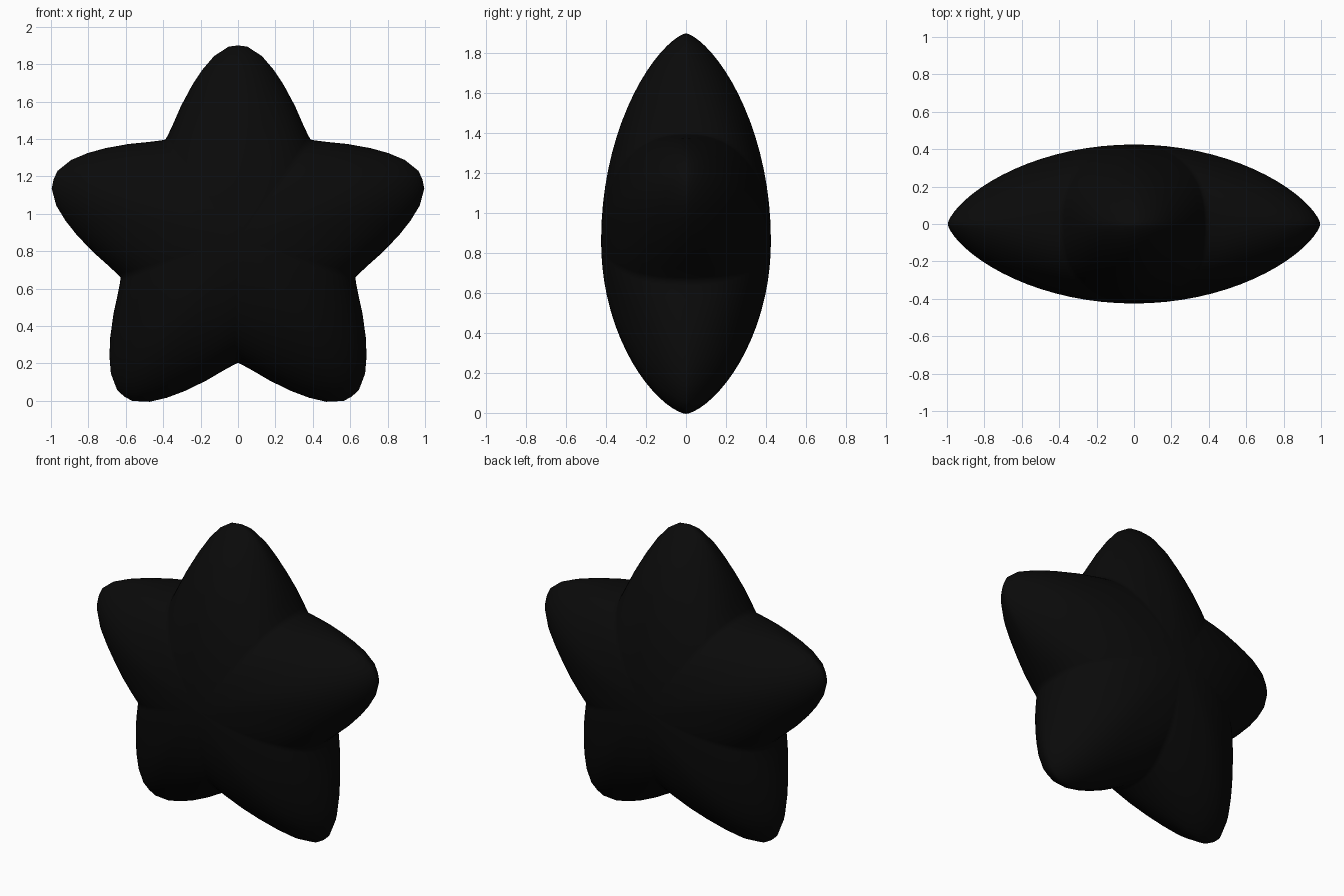
import bpy, bmesh, math

cube = bpy.data.objects.get("Cube")
if cube:
    bpy.data.objects.remove(cube, do_unlink=True)

ARMS = 5
RINGS = 18
HALF_DEPTH = 0.425
CENTRE_Z = 0.863

# Half outline of one arm, from the tip to the notch (sideways, outward)
half_arm = [(0, 1.037), (0.05, 1.031), (0.128, 0.98), (0.19, 0.908), (0.245, 0.825),
            (0.305, 0.713), (0.347, 0.617), (0.376, 0.555), (0.388, 0.534)]
polar = [(math.atan2(x, z), math.hypot(x, z)) for x, z in half_arm]
arm = [(-a, r) for a, r in polar[-2:0:-1]] + polar

# Full outline: angle around the star, angle from the arm axis, radius
outline = [(k * math.tau / ARMS + a, a, r) for k in range(ARMS) for a, r in arm]


def puff(q, a):
    """Thickness along a ray: tapered on the arms, rounder at the notches."""
    notch = (1 - math.cos(ARMS * a)) / 2
    power = 0.70 + (0.42 - 0.70) * notch
    return HALF_DEPTH * max(0.0, 1 - q * q) ** power


bm = bmesh.new()


def ring(q, side):
    return [bm.verts.new((r * q * math.sin(t), side * puff(q, a),
                          CENTRE_Z + r * q * math.cos(t))) for t, a, r in outline]


# Two puffed halves meeting at a shared rim
rim = ring(1.0, 1)
n = len(rim)
for side in (-1, 1):
    pole = bm.verts.new((0, side * HALF_DEPTH, CENTRE_Z))
    rings = [ring(math.sin(i / RINGS * math.pi / 2), side) for i in range(1, RINGS)] + [rim]
    for i in range(n):
        j = (i + 1) % n
        bm.faces.new((pole, rings[0][i], rings[0][j]))
        for inner, outer in zip(rings, rings[1:]):
            bm.faces.new((inner[i], outer[i], outer[j], inner[j]))
bmesh.ops.recalc_face_normals(bm, faces=bm.faces[:])
for face in bm.faces:
    face.smooth = True

mesh = bpy.data.meshes.new("puffy_star")
bm.to_mesh(mesh)
bm.free()
star = bpy.data.objects.new("puffy_star", mesh)
bpy.context.collection.objects.link(star)

# Single black material
black = bpy.data.materials.new("black")
black.use_nodes = True
colour = (0.003, 0.003, 0.003, 1)
black.diffuse_color = colour
for node in black.node_tree.nodes:
    if node.type == "BSDF_PRINCIPLED":
        node.inputs["Base Color"].default_value = colour
mesh.materials.append(black)
